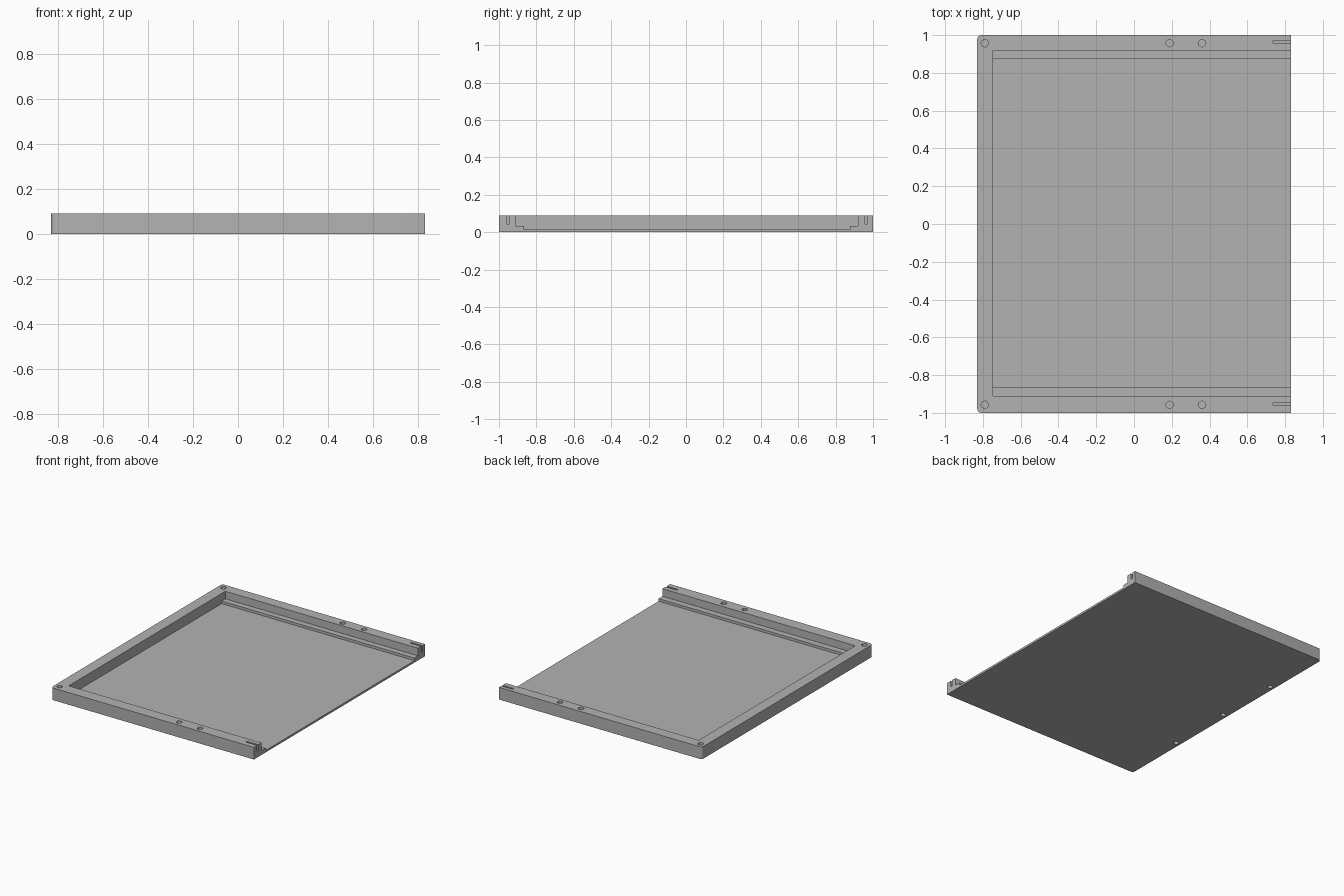
import bpy, bmesh, math
from mathutils import Matrix

if "Cube" in bpy.data.objects:
    bpy.data.objects.remove(bpy.data.objects["Cube"])

HX, HY, H = 0.83, 1.0, 0.09      # half width, half length, height
FLOOR, LEDGE = 0.015, 0.034      # floor and side ledge heights

grey = bpy.data.materials.new("mid grey")
grey.use_nodes = True
colour = (0.45, 0.45, 0.45, 1)
grey.diffuse_color = colour
grey.node_tree.nodes["Principled BSDF"].inputs["Base Color"].default_value = colour


def prism(bm, points, offset):
    """Extrude a closed outline into a solid."""
    face = bm.faces.new([bm.verts.new(p) for p in points])
    out = bmesh.ops.extrude_face_region(bm, geom=[face])
    moved = [v for v in out["geom"] if isinstance(v, bmesh.types.BMVert)]
    bmesh.ops.translate(bm, verts=moved, vec=offset)


def drill(bm, x, y, z0, z1, r=0.019):
    """Round hole from z0 to z1."""
    bmesh.ops.create_cone(bm, cap_ends=True, segments=32, radius1=r, radius2=r,
                          depth=z1 - z0,
                          matrix=Matrix.Translation((x, y, (z0 + z1) / 2)))


def make_object(name, bm):
    bmesh.ops.recalc_face_normals(bm, faces=bm.faces[:])
    mesh = bpy.data.meshes.new(name)
    bm.to_mesh(mesh)
    bm.free()
    mesh.materials.append(grey)
    obj = bpy.data.objects.new(name, mesh)
    bpy.context.collection.objects.link(obj)
    return obj


# Tray block, with the two closed-end corners rounded
bm = bmesh.new()
prism(bm, [(-HX, -HY, 0), (HX, -HY, 0), (HX, HY, 0), (-HX, HY, 0)], (0, 0, H))
corners = [e for e in bm.edges
           if all(v.co.x < 0 for v in e.verts)
           and abs(e.verts[0].co.z - e.verts[1].co.z) > H / 2]
bmesh.ops.bevel(bm, geom=corners, offset=0.022, segments=6, profile=0.5,
                affect='EDGES')
tray = make_object("tray", bm)

# Stepped pocket, open at one end
bm = bmesh.new()
section = [(-0.865, FLOOR), (0.876, FLOOR), (0.876, LEDGE), (0.919, LEDGE),
           (0.919, H + 0.1), (-0.911, H + 0.1), (-0.911, LEDGE), (-0.865, LEDGE)]
prism(bm, [(-0.747, y, z) for y, z in section], (2, 0, 0))

# Screw holes in the rim and thin slots at the open end
for y, slot in ((0.957, 0.964), (-0.957, -0.954)):
    for x in (-0.79, 0.188, 0.361):
        drill(bm, x, y, 0.03, H + 0.05)
    a, b = slot - 0.007, slot + 0.007
    prism(bm, [(0.737, a, 0.044), (0.737, b, 0.044),
               (0.737, b, H + 0.05), (0.737, a, H + 0.05)], (0.2, 0, 0))

# Blind holes under the closed end
for y in (-0.5, 0, 0.5):
    drill(bm, -0.795, y, -0.05, 0.06, 0.017)
cutter = make_object("tray_cutter", bm)
cutter.hide_render = True

# Cut the tray
mod = tray.modifiers.new("cut", 'BOOLEAN')
mod.operation = 'DIFFERENCE'
mod.solver = 'EXACT'
mod.object = cutter
bpy.ops.object.select_all(action='DESELECT')
tray.select_set(True)
bpy.context.view_layer.objects.active = tray
bpy.ops.object.modifier_apply(modifier=mod.name)
bpy.data.objects.remove(cutter)
bpy.ops.object.shade_smooth_by_angle(angle=math.radians(30))
